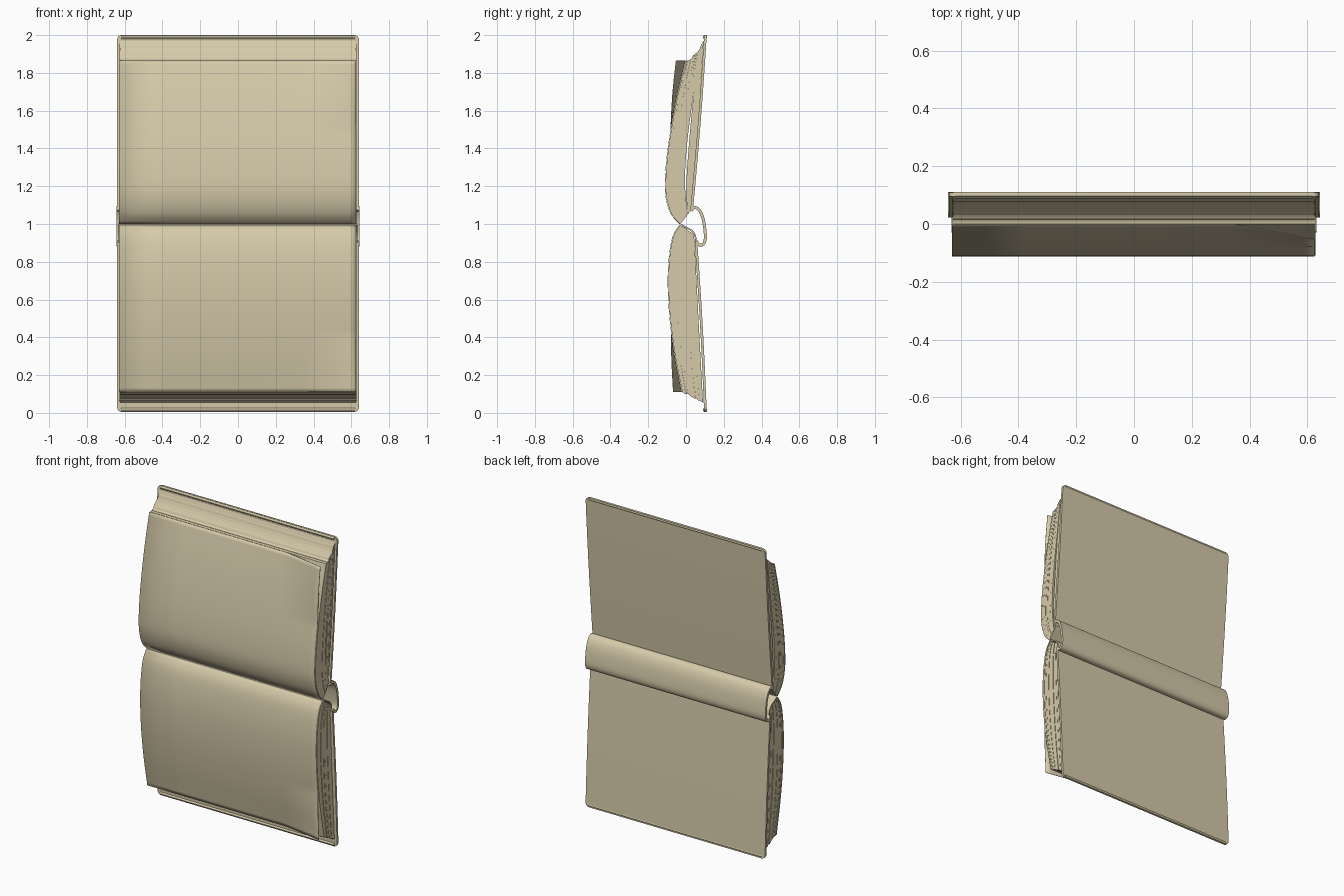
import bpy, bmesh, math, random
from mathutils import Vector

if "Cube" in bpy.data.objects:
    bpy.data.objects.remove(bpy.data.objects["Cube"])

random.seed(4)
paper = bpy.data.materials.new("warm_cream")
paper.diffuse_color = (0.67, 0.59, 0.40, 1)
paper.use_nodes = True
paper.node_tree.nodes["Principled BSDF"].inputs["Base Color"].default_value = paper.diffuse_color


def smooth_curve(pts, per=6):
    """Catmull-Rom curve through (y, z) points."""
    p = [Vector(q) for q in pts]
    p = [2 * p[0] - p[1]] + p + [2 * p[-1] - p[-2]]
    out = []
    for i in range(1, len(p) - 2):
        a, b, c, d = p[i - 1:i + 3]
        for k in range(per):
            t = k / per
            out.append(0.5 * (2 * b + (c - a) * t + (2 * a - 5 * b + 4 * c - d) * t * t
                              + (3 * b - a - 3 * c + d) * t ** 3))
    return out + [p[-2]]


def resample(curve, n):
    """n + 1 points evenly spaced along a curve."""
    lens = [0]
    for a, b in zip(curve, curve[1:]):
        lens.append(lens[-1] + (b - a).length)
    out, i = [], 0
    for k in range(n + 1):
        s = lens[-1] * k / n
        while i < len(curve) - 2 and lens[i + 1] < s:
            i += 1
        f = (s - lens[i]) / (lens[i + 1] - lens[i])
        out.append(curve[i].lerp(curve[i + 1], min(f, 1)))
    return out


def finish(name, bm):
    bmesh.ops.recalc_face_normals(bm, faces=bm.faces)
    me = bpy.data.meshes.new(name)
    bm.to_mesh(me)
    bm.free()
    ob = bpy.data.objects.new(name, me)
    bpy.context.collection.objects.link(ob)
    me.materials.append(paper)
    bpy.ops.object.select_all(action='DESELECT')
    ob.select_set(True)
    bpy.context.view_layer.objects.active = ob
    bpy.ops.object.shade_smooth_by_angle(angle=math.radians(35))
    return ob


def slab(name, front, back, widths):
    """Closed solid between two (y, z) curves, spanning -w..w in x."""
    bm = bmesh.new()
    rings = [[bm.verts.new((x, q.x, q.y)) for x, q in ((-w, f), (w, f), (w, b), (-w, b))]
             for f, b, w in zip(front, back, widths)]
    for r, s in zip(rings, rings[1:]):
        for k in range(4):
            j = (k + 1) % 4
            bm.faces.new((r[k], r[j], s[j], s[k]))
    bm.faces.new(rings[0])
    bm.faces.new(rings[-1])
    return finish(name, bm)


def ribbon(name, path, thick, widths):
    """Strip of even thickness along a path."""
    a, b = [], []
    for i, p in enumerate(path):
        d = (path[min(i + 1, len(path) - 1)] - path[max(i - 1, 0)]).normalized()
        n = Vector((-d.y, d.x)) * thick / 2
        a.append(p + n)
        b.append(p - n)
    return slab(name, a, b, widths)


def page_block(name, front_pts, back_pts, layers, bow, gap_at):
    """Stack of page bundles, with a see-through gap behind one of them."""
    n = 40
    F = resample(smooth_curve(front_pts), n)
    B = resample(smooth_curve(back_pts), n)
    rise = B[-1].y - F[-1].y

    def layer(t, gap=0, jit=0):
        out = []
        for i in range(n + 1):
            u = i / n
            q = F[i].lerp(B[i], t - gap * math.sin(math.pi * min(u * 1.35, 1)))
            out.append(q + Vector((0, (rise * (t ** bow - t) + jit) * u ** 6)))
        return out

    for k in range(layers):
        jit = random.uniform(-0.006, 0.006) if k else 0
        front = layer(k / layers, 0, jit)
        back = layer((k + 1) / layers, 0.07 if k == gap_at else 0, jit)
        w = 0.628 - (random.uniform(0, 0.004) if k else 0)
        slab(f"{name}_{k + 1}", front, back, [w] * (n + 1))
    return F


def lifted_page(name, F, z_start, z_end, lift):
    """Top leaf whose outer right corner curls away from the block."""
    bm = bmesh.new()
    xs = [-0.63 + 0.98 * i / 4 for i in range(5)] + [0.35 + 0.275 * i / 8 for i in range(1, 9)]
    grid = []
    for p in F:
        sz = max(0, min(1, (p.y - z_start) / (z_end - z_start)))
        grid.append([bm.verts.new((x, p.x - 0.003 - lift * sz * max(0, (x - 0.35) / 0.275) ** 1.1,
                                   p.y)) for x in xs])
    for r, s in zip(grid, grid[1:]):
        for k in range(len(xs) - 1):
            bm.faces.new((r[k], r[k + 1], s[k + 1], s[k]))
    ob = finish(name, bm)
    mod = ob.modifiers.new("thickness", 'SOLIDIFY')
    mod.thickness = 0.002
    mod.offset = 0


# Upper page block and its curled leaf
F = page_block("upper_pages",
               [(-0.03, 1.0), (-0.075, 1.05), (-0.102, 1.13), (-0.108, 1.22), (-0.098, 1.36),
                (-0.073, 1.53), (-0.04, 1.7), (0, 1.865)],
               [(0.025, 1.07), (0.035, 1.15), (0.062, 1.5), (0.093, 1.965)], 11, 1.7, 7)
lifted_page("upper_top_leaf", F, 1.5, 1.865, 0.05)

# Lower page block and its curled leaf
F = page_block("lower_pages",
               [(-0.03, 0.995), (-0.065, 0.94), (-0.085, 0.84), (-0.093, 0.7), (-0.085, 0.52),
                (-0.06, 0.32), (-0.02, 0.11)],
               [(0.042, 0.945), (0.048, 0.85), (0.066, 0.5), (0.09, 0.05)], 11, 1.1, 99)
lifted_page("lower_top_leaf", F, 0.42, 0.11, 0.045)

# Covers with rounded outer corners
R = 0.025


def cover(name, hinge, edge):
    a, b = Vector(hinge), Vector(edge)
    length = (b - a).length
    dist = [length * i / 12 * 0.95 for i in range(13)]
    dist += [length - R + R * math.sin(math.pi / 2 * i / 6) for i in range(7)]
    widths = [0.64 - R + math.sqrt(max(0, R * R - max(0, d - length + R) ** 2)) for d in dist]
    # slight outward bow of the board
    path = [a.lerp(b, d / length) + Vector((0.004 * math.sin(math.pi * d / length), 0)) for d in dist]
    ribbon(name, path, 0.014, widths)
    # rolled lip along the outer edge
    lip = [b + Vector((math.cos(t) * 0.011 - 0.003, math.sin(t) * 0.011 + (0.011 if a.y > b.y else -0.011)))
           for t in [math.tau * i / 12 for i in range(12)]]
    slab(name + "_lip", lip[:7], [lip[0]] + lip[:6:-1] + [lip[6]], [0.62] * 7)


cover("upper_cover", (0.03, 1.075), (0.103, 2.0))
cover("lower_cover", (0.053, 0.90), (0.103, 0.005))

# Curled spine strip joining the covers
spine = smooth_curve([(0.028, 1.07), (0.045, 1.088), (0.07, 1.074), (0.09, 1.03), (0.1, 0.97),
                      (0.102, 0.92), (0.09, 0.892), (0.068, 0.89), (0.053, 0.91)], 5)
ribbon("spine", spine, 0.016, [0.643] * len(spine))

# Thin hinge lining between the page blocks and the spine
hinge = smooth_curve([(-0.028, 0.998), (0.0, 0.982), (0.03, 0.965), (0.048, 0.94), (0.053, 0.9)], 4)
ribbon("hinge_lining", hinge, 0.008, [0.632] * len(hinge))
